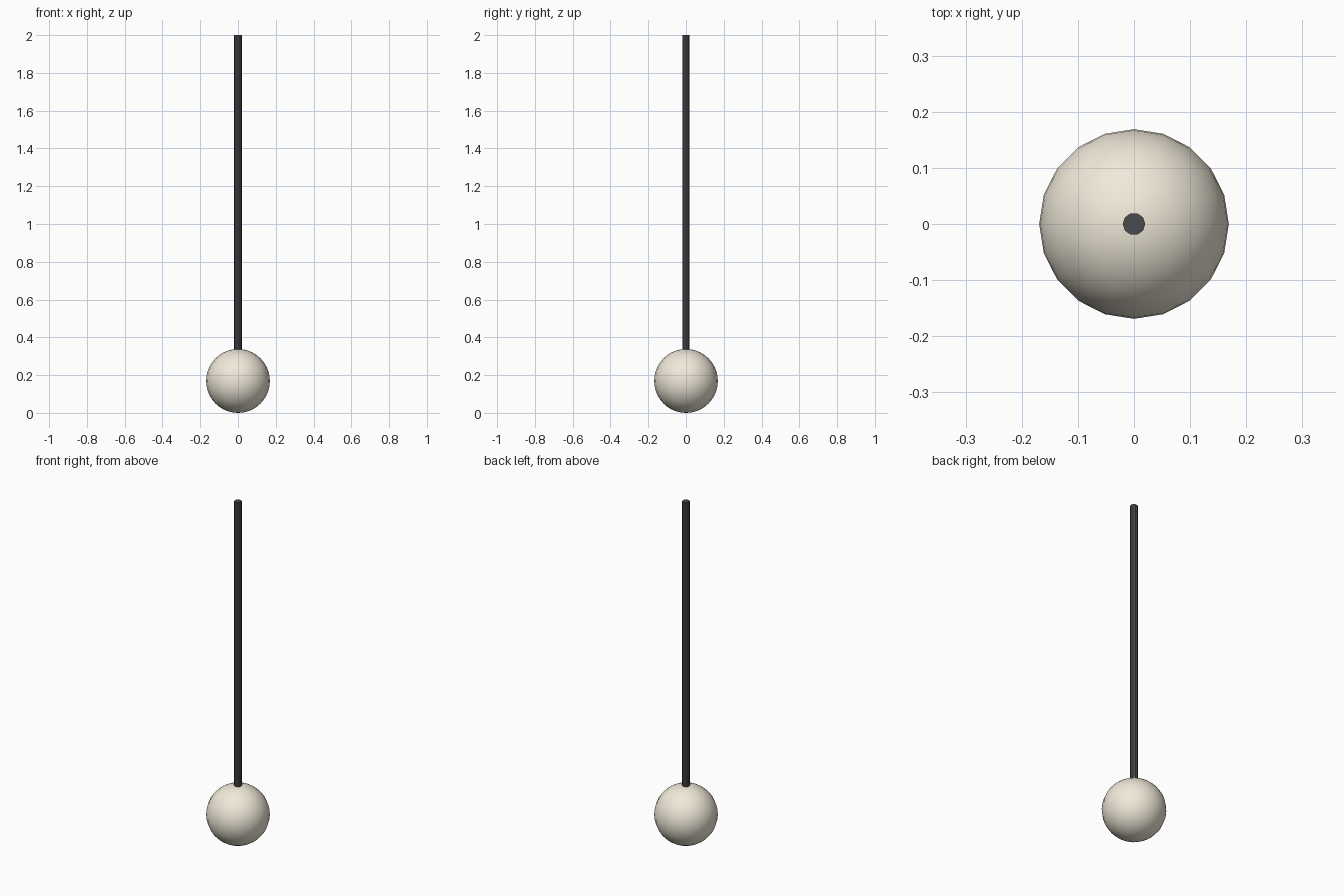
import bpy
import math

if "Cube" in bpy.data.objects:
    bpy.data.objects.remove(bpy.data.objects["Cube"])


def colour(obj, name, rgb):
    mat = bpy.data.materials.new(name)
    mat.diffuse_color = (*rgb, 1.0)
    mat.use_nodes = True
    mat.node_tree.nodes["Principled BSDF"].inputs["Base Color"].default_value = mat.diffuse_color
    obj.data.materials.append(mat)


R = 0.169         # globe radius
TOP = 2.0         # top of the hanging rod
ROD_START = 0.32  # rod end just inside the globe

# Glass globe
bpy.ops.mesh.primitive_uv_sphere_add(segments=20, ring_count=20, radius=R, location=(0, 0, R))
globe = bpy.context.object
globe.name = "globe"
bpy.ops.object.shade_smooth()
colour(globe, "cream_glass", (0.88, 0.82, 0.70))

# Hanging rod
bpy.ops.mesh.primitive_cylinder_add(vertices=10, radius=0.02, depth=TOP - ROD_START,
                                    location=(0, 0, (TOP + ROD_START) / 2),
                                    rotation=(0, 0, math.pi / 2))
rod = bpy.context.object
rod.name = "hanging_rod"
bpy.ops.object.shade_smooth_by_angle(angle=math.radians(30))
colour(rod, "dark_metal", (0.07, 0.07, 0.075))
